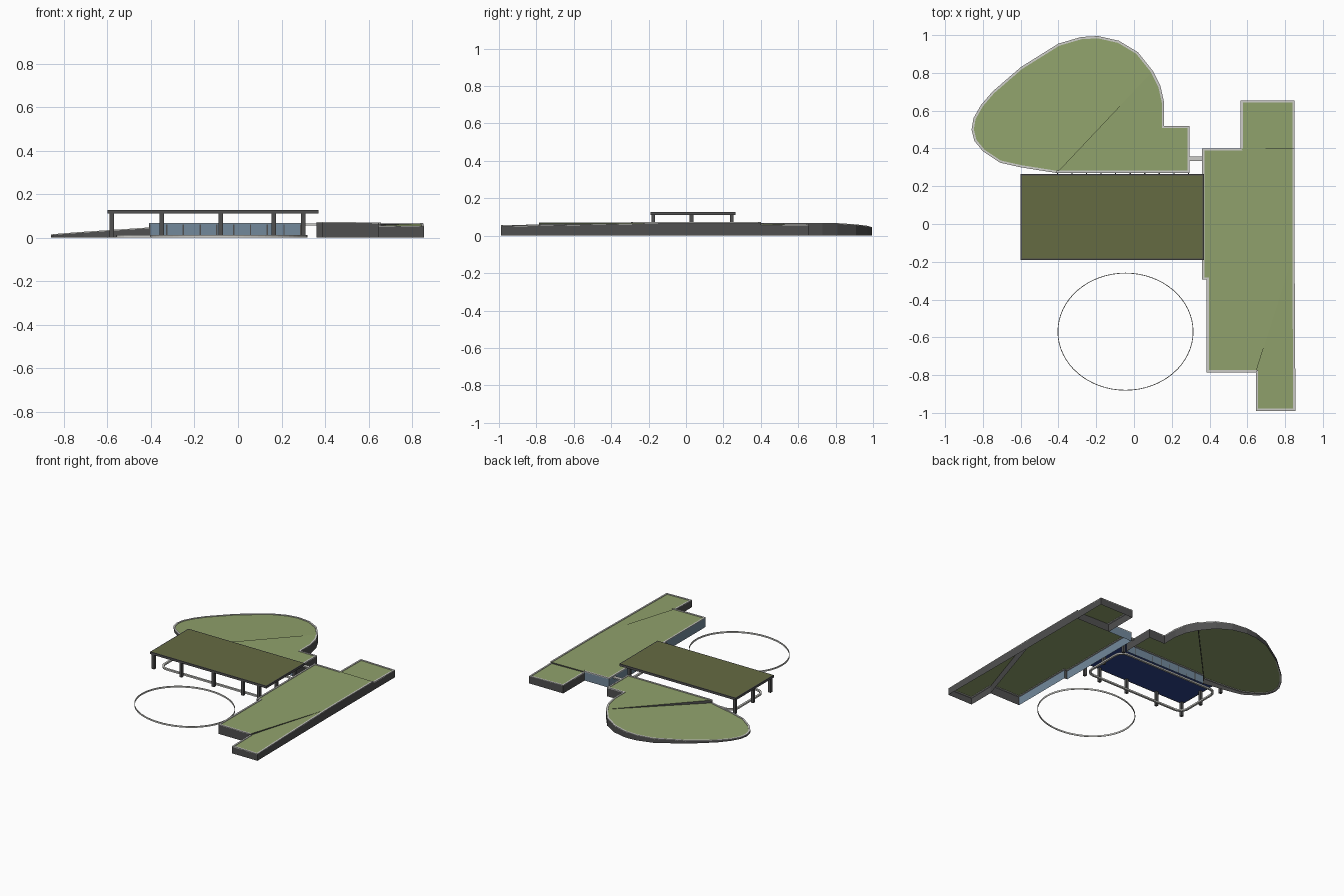
import bpy, bmesh, math
from mathutils import Vector

if "Cube" in bpy.data.objects:
    bpy.data.objects.remove(bpy.data.objects["Cube"])


def material(name, rgb):
    m = bpy.data.materials.new(name)
    m.use_nodes = True
    m.diffuse_color = (*rgb, 1)
    m.node_tree.nodes["Principled BSDF"].inputs["Base Color"].default_value = (*rgb, 1)
    return m


GRASS = material("grass green", (0.28, 0.36, 0.15))
OLIVE = material("olive roof", (0.13, 0.145, 0.055))
DARK = material("dark grey", (0.08, 0.08, 0.08))
LIGHT = material("light concrete", (0.6, 0.6, 0.57))
GLASS = material("blue grey glass", (0.17, 0.25, 0.33))
NAVY = material("navy ceiling", (0.026, 0.055, 0.26))


def finish(name, bm, mats):
    mesh = bpy.data.meshes.new(name)
    bm.to_mesh(mesh)
    bm.free()
    for m in mats:
        mesh.materials.append(m)
    ob = bpy.data.objects.new(name, mesh)
    bpy.context.collection.objects.link(ob)
    return ob


def add_face(bm, points, mat=0):
    f = bm.faces.new([bm.verts.new(p) for p in points])
    f.material_index = mat
    return f


def box(name, x0, x1, y0, y1, z0, z1, mat):
    bm = bmesh.new()
    bmesh.ops.create_cube(bm, size=1)
    for v in bm.verts:
        v.co = ((x0 + x1) / 2 + v.co.x * (x1 - x0),
                (y0 + y1) / 2 + v.co.y * (y1 - y0),
                (z0 + z1) / 2 + v.co.z * (z1 - z0))
    return finish(name, bm, [mat])


def inner_line(outline, width):
    """Mitred inward offset of a counter-clockwise outline."""
    result = []
    for i, p in enumerate(outline):
        p = Vector(p)
        a = (p - Vector(outline[i - 1])).normalized()
        b = (Vector(outline[(i + 1) % len(outline)]) - p).normalized()
        na, nb = Vector((-a.y, a.x)), Vector((-b.y, b.x))
        result.append(p + (na + nb) * width / (1 + na.dot(nb)))
    return result


def band(name, outline, width, low, high, mat):
    """Closed curb; low and high give heights for a segment and a point."""
    bm = bmesh.new()
    inner = inner_line(outline, width)
    n = len(outline)
    for i in range(n):
        j = (i + 1) % n
        ring = []
        for p in (outline[i], outline[j]):
            q = inner[i if p is outline[i] else j]
            ring.append([(*p, low(i, p)), (*p, high(i, p)), (*q, high(i, q)), (*q, low(i, q))])
        for k in range(4):
            add_face(bm, [ring[0][k], ring[1][k], ring[1][k - 3], ring[0][k - 3]])
    bmesh.ops.remove_doubles(bm, verts=bm.verts, dist=0.0001)
    bmesh.ops.recalc_face_normals(bm, faces=bm.faces)
    return finish(name, bm, [mat])


def green_block(name, outline, patches, glazed):
    """Planted roof sheets over upright walls, edged by a light curb."""
    bm = bmesh.new()
    n = len(outline)
    owner = {}
    for ids, height in patches:
        pts = [(*outline[i], height(outline[i])) for i in ids]
        add_face(bm, pts)
        for k, i in enumerate(ids):
            j = ids[(k + 1) % len(ids)]
            a, b = pts[k], pts[(k + 1) % len(ids)]
            outer = j == (i + 1) % n
            if outer:
                owner[i] = height
            add_face(bm, [(a[0], a[1], 0), (b[0], b[1], 0), b, a],
                     2 if outer and i in glazed else 1)
    finish(name, bm, [GRASS, DARK, GLASS])
    band(name + "_curb", outline, 0.012,
         lambda i, p: owner[i](p) - 0.003, lambda i, p: owner[i](p) + 0.004, LIGHT)


# Curved mound and the pavilion it grows out of
mound = [(-.41, .27), (.295, .27), (.295, .52), (.16, .52), (.16, .64), (.14, .73),
         (.1, .81), (.02, .91), (-.08, .97), (-.19, .995), (-.28, .99), (-.4, .955),
         (-.6, .83), (-.75, .7), (-.81, .63), (-.85, .56), (-.86, .5), (-.845, .44),
         (-.8, .385), (-.71, .325), (-.6, .3)]
green_block("mound", mound, [
    (list(range(7)), lambda p: 0.064),
    (list(range(6, len(mound))) + [0],
     lambda p: min(0.064, 0.01 + 0.062 * (p[0] + 0.86) - 0.02 * (p[1] - 0.5)))], {0})

# Long stepped wing with a ramp at the front and a lower terrace at the back
wing = [(.36, .4), (.36, -.295), (.385, -.295), (.385, -.785), (.645, -.785), (.645, -.99),
        (.855, -.99), (.85, -.14), (.85, .4), (.85, .655), (.565, .655), (.565, .4)]
green_block("wing", wing, [
    ([0, 1, 2, 3, 4, 7, 8, 11], lambda p: 0.068 - 0.008 * (p[0] - 0.36)),
    ([4, 5, 6, 7], lambda p: 0.064 + 0.019 * (p[1] + 0.14) - 0.02 * (p[0] - 0.85)),
    ([8, 9, 10, 11], lambda p: 0.06 - 0.02 * (p[0] - 0.565) - 0.01 * (p[1] - 0.4))],
    {0, 2, 11})

# Window bars on the pavilion front
for k in range(10):
    x = -0.405 + k * 0.077
    box(f"window_bar_{k}", x - 0.003, x + 0.003, 0.265, 0.27, 0, 0.06, DARK)

# Link between the two buildings
box("link_bridge", 0.29, 0.36, 0.333, 0.358, 0.055, 0.064, LIGHT)

# Canopy: dark frame, olive top, navy ceiling
canopy = box("canopy", -0.6, 0.37, -0.19, 0.265, 0.11, 0.127, DARK)
canopy.data.materials.append(OLIVE)
canopy.data.materials.append(NAVY)
bm = bmesh.new()
bm.from_mesh(canopy.data)
for f in [f for f in bm.faces if abs(f.normal.z) > 0.5]:
    bmesh.ops.inset_region(bm, faces=[f], thickness=0.01)
    f.material_index = 1 if f.normal.z > 0 else 2
bm.to_mesh(canopy.data)
bm.free()

# Canopy columns
spots = [(x, -0.175) for x in (-.58, -.35, -.08, .165, .3)]
spots += [(x, y) for x in (-.58, .3) for y in (.03, .245)]
for k, (x, y) in enumerate(spots):
    box(f"column_{k}", x - 0.01, x + 0.01, y - 0.01, y + 0.01, 0, 0.11, DARK)

# Rounded curb under the canopy
corners = [(.25, .17), (-.49, .17), (-.49, -.08), (.25, -.08)]
path = [(cx + 0.07 * math.cos(a), cy + 0.07 * math.sin(a))
        for c, (cx, cy) in enumerate(corners)
        for a in [math.pi / 2 * (c + s / 6) for s in range(7)]]
band("canopy_curb", path, 0.015, lambda i, p: 0, lambda i, p: 0.012, LIGHT)

# Oval ring in the forecourt
oval = [(-0.045 + 0.36 * math.cos(a), -0.57 + 0.312 * math.sin(a))
        for a in [math.tau * s / 64 for s in range(64)]]
band("oval_ring", oval, 0.004, lambda i, p: 0, lambda i, p: 0.012, LIGHT)
